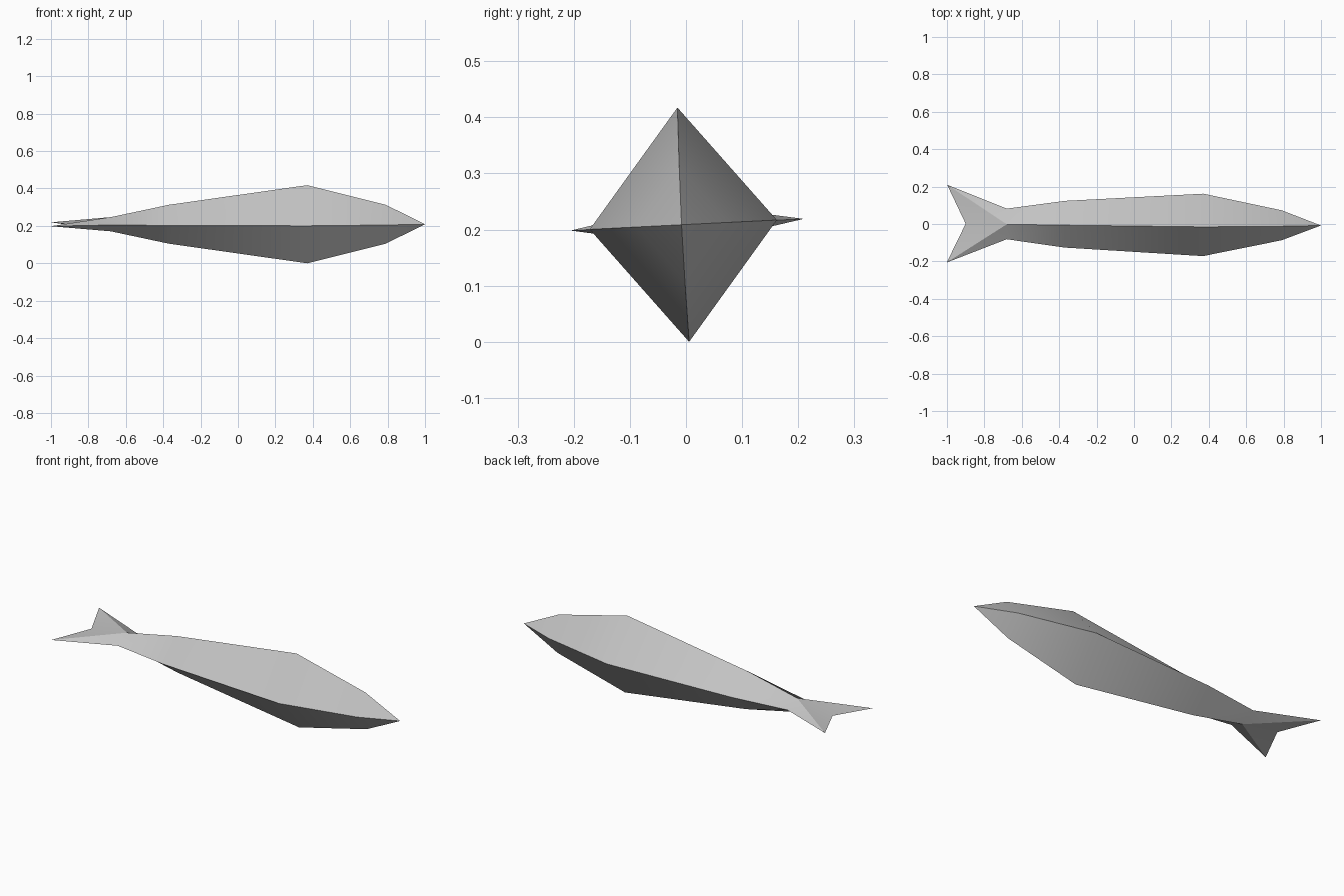
import bpy, bmesh, math
from mathutils import Matrix

cube = bpy.data.objects.get("Cube")
if cube:
    bpy.data.objects.remove(cube, do_unlink=True)

grey = bpy.data.materials.new("plain grey")
grey.use_nodes = True
colour = (0.55, 0.55, 0.55, 1)
grey.diffuse_color = colour
grey.node_tree.nodes["Principled BSDF"].inputs["Base Color"].default_value = colour

bm = bmesh.new()

# Diamond cross-sections along the body: x, half width, half height
sections = [(0.79, 0.08, 0.104), (0.37, 0.167, 0.209),
            (-0.37, 0.125, 0.104), (-0.68, 0.082, 0.038)]
rings = [[bm.verts.new((x, w, 0)), bm.verts.new((x, 0, h)),
          bm.verts.new((x, -w, 0)), bm.verts.new((x, 0, -h))]
         for x, w, h in sections]

# Pointed nose and tapering body
nose = bm.verts.new((1, 0, 0))
for i in range(4):
    j = (i + 1) % 4
    bm.faces.new((nose, rings[0][i], rings[0][j]))
    for a, b in zip(rings, rings[1:]):
        bm.faces.new((a[i], b[i], b[j], a[j]))

# Forked tail: each lobe tapers from the last section to a point
left, top, right, bottom = rings[-1]
notch = bm.verts.new((-0.9, 0, 0))
for side, y in ((left, 0.208), (right, -0.208)):
    tip = bm.verts.new((-1, y, 0))
    for ridge in (top, bottom):
        bm.faces.new((side, ridge, tip))
        bm.faces.new((ridge, notch, tip))

bmesh.ops.recalc_face_normals(bm, faces=bm.faces)

# Slight roll and yaw, then lift to the ground
bm.transform(Matrix.Translation((0, -0.003, 0.211))
             @ Matrix.Rotation(-0.005, 4, 'Z')
             @ Matrix.Rotation(0.05, 4, 'X'))
low = min(v.co.z for v in bm.verts)
bmesh.ops.translate(bm, verts=bm.verts, vec=(0, 0, -low))

mesh = bpy.data.meshes.new("fish_body")
bm.to_mesh(mesh)
bm.free()
mesh.materials.append(grey)
fish = bpy.data.objects.new("fish_body", mesh)
bpy.context.collection.objects.link(fish)

# Soft bends along the body, crisp ridges
bpy.ops.object.select_all(action='DESELECT')
fish.select_set(True)
bpy.context.view_layer.objects.active = fish
bpy.ops.object.shade_smooth_by_angle(angle=math.radians(30))
